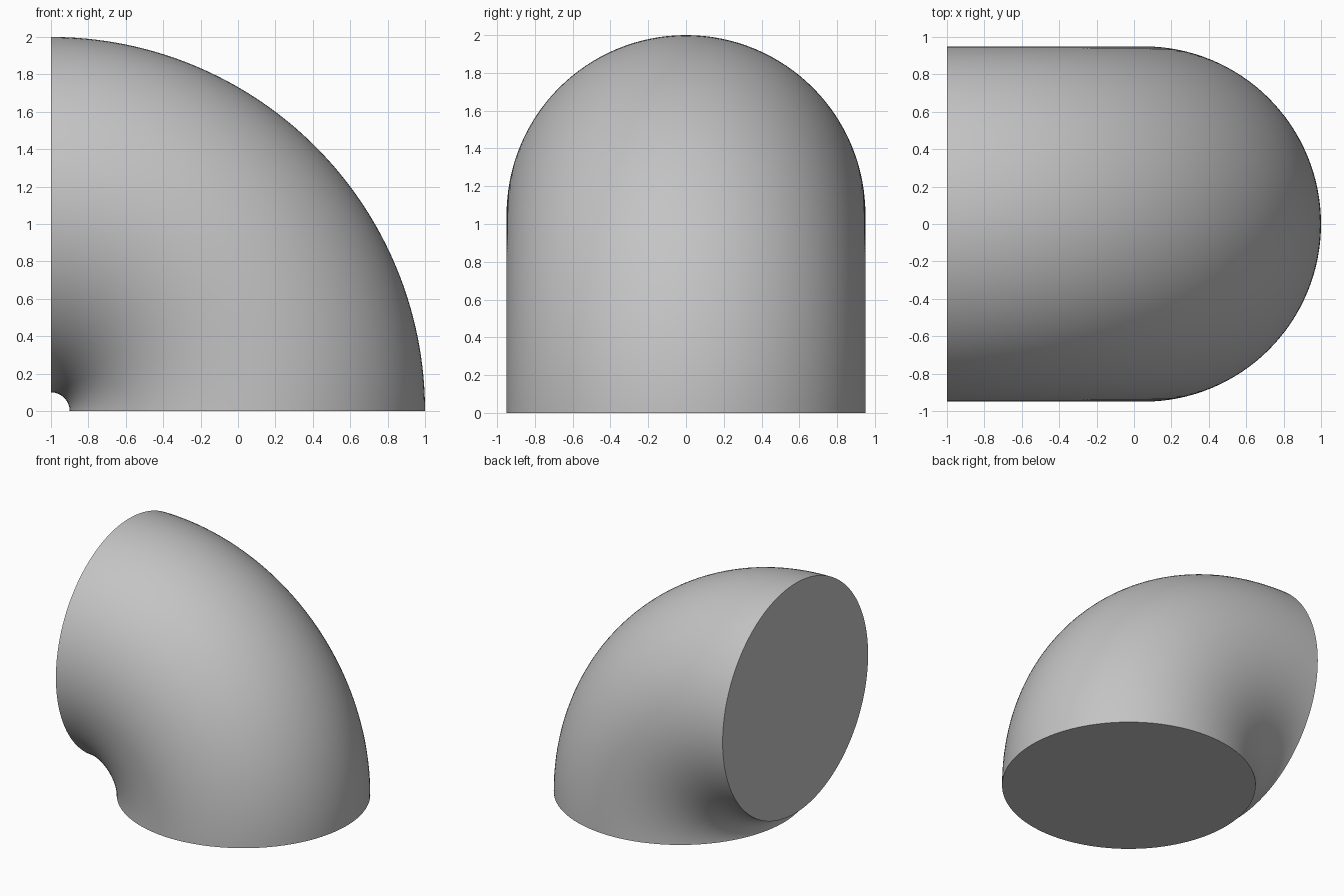
import bpy, bmesh, math
from mathutils import Matrix

cube = bpy.data.objects.get("Cube")
if cube:
    bpy.data.objects.remove(cube, do_unlink=True)

BEND_RADIUS, PIPE_RADIUS = 1.05, 0.95
BEND_CENTRE = (-1, 0, 0)

# Single grey material
grey = bpy.data.materials.new("plain grey")
grey.use_nodes = True
colour = (0.55, 0.55, 0.55, 1)
grey.diffuse_color = colour
grey.node_tree.nodes["Principled BSDF"].inputs["Base Color"].default_value = colour

# Round section on the ground, swept a quarter turn up to the right-hand end
bm = bmesh.new()
bmesh.ops.create_circle(bm, segments=128, radius=PIPE_RADIUS,
                        matrix=Matrix.Translation((BEND_CENTRE[0] + BEND_RADIUS, 0, 0)))
bmesh.ops.spin(bm, geom=bm.verts[:] + bm.edges[:], cent=BEND_CENTRE,
               axis=(0, -1, 0), angle=math.pi / 2, steps=64)

# Flat caps on both open ends
open_edges = [e for e in bm.edges if e.is_boundary]
bmesh.ops.holes_fill(bm, edges=open_edges, sides=0)
bmesh.ops.recalc_face_normals(bm, faces=bm.faces[:])

mesh = bpy.data.meshes.new("elbow_bend")
bm.to_mesh(mesh)
bm.free()
mesh.materials.append(grey)
elbow = bpy.data.objects.new("elbow_bend", mesh)
bpy.context.collection.objects.link(elbow)

# Smooth bend with crisp cap rims
bpy.ops.object.select_all(action="DESELECT")
elbow.select_set(True)
bpy.context.view_layer.objects.active = elbow
bpy.ops.object.shade_smooth_by_angle(angle=math.radians(40))
